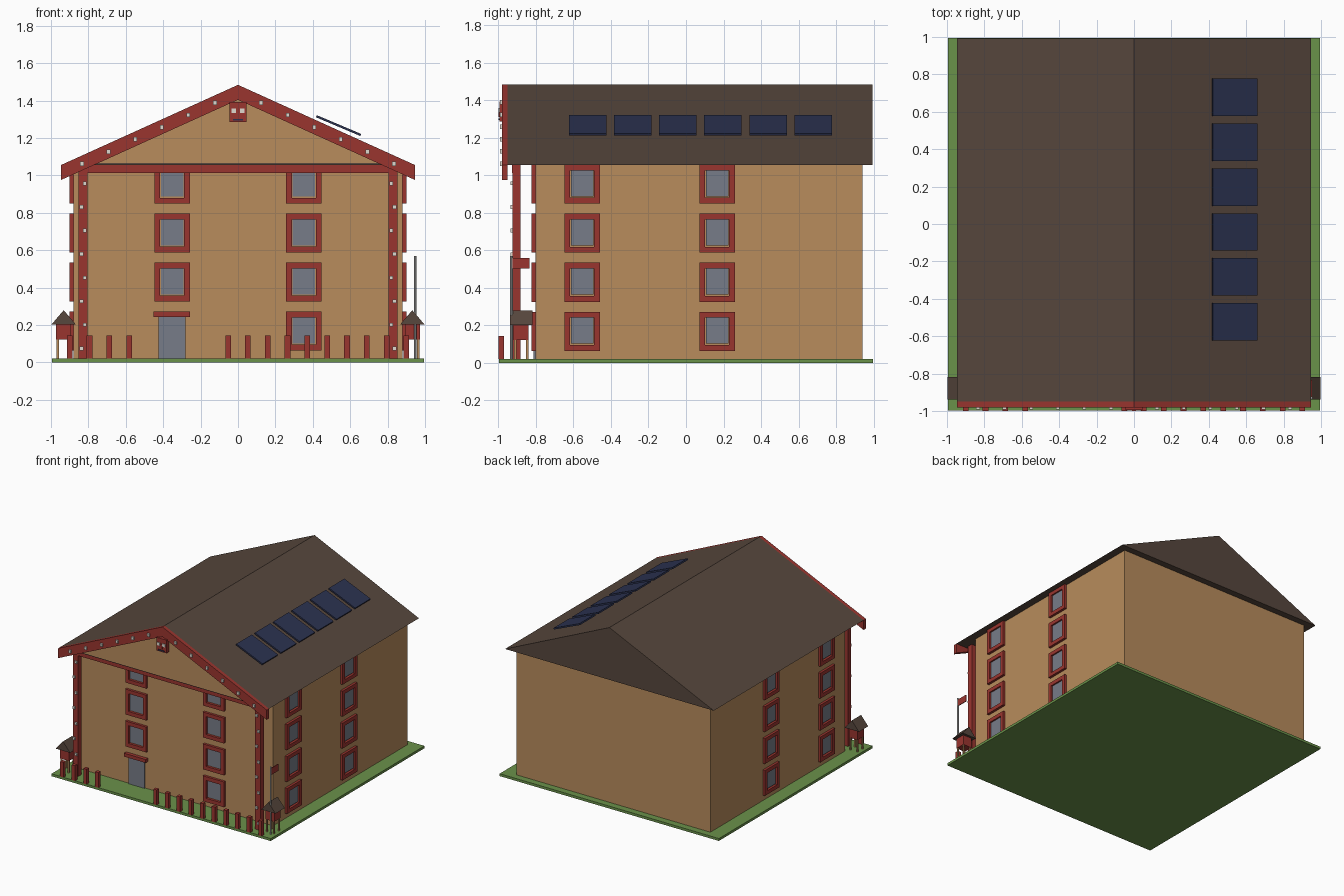
import bpy, bmesh, math
from mathutils import Matrix

if "Cube" in bpy.data.objects:
    bpy.data.objects.remove(bpy.data.objects["Cube"])


def material(name, rgb):
    lin = [(c / 255 / 12.92 if c < 11 else ((c / 255 + 0.055) / 1.055) ** 2.4) for c in rgb]
    m = bpy.data.materials.new(name)
    m.diffuse_color = (*lin, 1)
    m.use_nodes = True
    m.node_tree.nodes["Principled BSDF"].inputs["Base Color"].default_value = m.diffuse_color
    return m


TAN = material("tan_plaster", (184, 140, 92))
RED = material("red_paint", (154, 53, 47))
BROWN = material("brown_roof", (87, 71, 61))
GREEN = material("grass_green", (106, 146, 74))
GLASS = material("grey_glass", (119, 124, 136))
NAVY = material("navy_panel", (43, 50, 80))
WHITE = material("off_white", (224, 218, 208))
GREY = material("pole_grey", (190, 190, 188))


def finish(name, bm, mat):
    bmesh.ops.recalc_face_normals(bm, faces=bm.faces)
    me = bpy.data.meshes.new(name)
    bm.to_mesh(me)
    bm.free()
    me.materials.append(mat)
    ob = bpy.data.objects.new(name, me)
    bpy.context.collection.objects.link(ob)
    return ob


def boxes(name, mat, specs, matrix=Matrix()):
    """Boxes given as (x0, x1, y0, y1, z0, z1), joined in one object."""
    bm = bmesh.new()
    for x0, x1, y0, y1, z0, z1 in specs:
        m = Matrix.Translation(((x0 + x1) / 2, (y0 + y1) / 2, (z0 + z1) / 2))
        m = m @ Matrix.Diagonal((x1 - x0, y1 - y0, z1 - z0, 1))
        bmesh.ops.create_cube(bm, size=1, matrix=matrix @ m)
    return finish(name, bm, mat)


def prism(name, mat, pts, y0, y1):
    """Front outline (x, z) extruded along y."""
    bm = bmesh.new()
    f = bm.faces.new([bm.verts.new((x, y0, z)) for x, z in pts])
    new = bmesh.ops.extrude_face_region(bm, geom=[f])["geom"]
    verts = [v for v in new if isinstance(v, bmesh.types.BMVert)]
    bmesh.ops.translate(bm, verts=verts, vec=(0, y1 - y0, 0))
    return finish(name, bm, mat)


# Ground and main block
boxes("lawn", GREEN, [(-0.995, 0.995, -0.997, 0.995, 0, 0.02)])
boxes("walls", TAN, [(-0.88, 0.88, -0.803, 0.94, 0.02, 1.056)])

# Solid gable roof, gable panel and barge boards
EAVE, RIDGE, HALF = 1.055, 1.484, 0.947
SLOPE = (RIDGE - EAVE) / HALF
prism("roof", BROWN, [(-HALF, EAVE), (HALF, EAVE), (0, RIDGE)], -0.95, 0.993)
prism("gable_panel", TAN, [(-0.8, 1.065), (0.8, 1.065), (0, 1.065 + 0.8 * SLOPE)], -0.958, -0.95)
prism("barge_boards", RED,
      [(-HALF, EAVE), (-HALF, EAVE - 0.08), (0, RIDGE - 0.08),
       (HALF, EAVE - 0.08), (HALF, EAVE), (0, RIDGE)], -0.98, -0.95)

# Front columns and cross beam
boxes("front_columns", RED, [(s * 0.828 - 0.024, s * 0.828 + 0.024, -0.925, -0.882, 0.02, 1.056)
                             for s in (-1, 1)])
boxes("front_beam", RED, [(-0.852, 0.852, -0.927, -0.884, 1.013, 1.056)])

# White studs on the barge boards and columns
studs = []
for s in (-1, 1):
    for i in range(6):
        x, z = s * (0.123 + 0.1423 * i), 1.388 - 0.0652 * i
        studs.append((x - 0.01, x + 0.01, -0.992, -0.98, z - 0.012, z + 0.012))
    for i in range(8):
        x, z = s * 0.828 + (0.009 if i % 2 else -0.009) * -s, 0.075 + 0.126 * i
        studs.append((x - 0.01, x + 0.01, -0.936, -0.925, z - 0.01, z + 0.01))
boxes("white_studs", WHITE, studs)

# Carved mask at the gable peak
boxes("mask", RED, [(-0.046, 0.046, -0.994, -0.955, 1.285, 1.393),
                    (-0.01, 0.01, -1.0, -0.994, 1.31, 1.35)])
boxes("mask_eyes", WHITE, [(s * 0.024 - 0.012, s * 0.024 + 0.012, -1.0, -0.993, 1.333, 1.357)
                           for s in (-1, 1)])
boxes("mask_mouth", NAVY, [(-0.028, 0.028, -0.999, -0.993, 1.293, 1.301)])


# Windows: frame and glass built facing -y, then turned onto a wall
def window(name, x, y, z, turn):
    m = Matrix.Translation((x, y, z)) @ Matrix.Rotation(turn, 4, "Z")
    w, h, u, v = 0.095, 0.104, 0.064, 0.073
    boxes(name + "_frame", RED, [(-w, -u, -0.02, 0.002, -h, h), (u, w, -0.02, 0.002, -h, h),
                                 (-u, u, -0.02, 0.002, v, h), (-u, u, -0.02, 0.002, -h, -v)], m)
    boxes(name + "_glass", GLASS, [(-0.06, 0.06, -0.008, 0.001, -0.066, 0.073)], m)


for row in range(4):
    z = 0.168 + 0.2617 * row
    for s, side in ((-1, "left"), (1, "right")):
        if row or s > 0:  # the door takes the lower left place
            window(f"front_window_{side}_{row}", s * 0.352, -0.803, z, 0)
        for col, y in enumerate((-0.553, 0.166)):
            window(f"{side}_window_{col}_{row}", s * 0.88, y, z, s * math.pi / 2)

# Door
boxes("door", GLASS, [(-0.426, -0.28, -0.812, -0.802, 0.02, 0.245)])
boxes("door_lintel", RED, [(-0.452, -0.256, -0.832, -0.802, 0.243, 0.271)])

# Fence posts, leaving a gap at the door
boxes("fence_posts", RED, [(-0.915 + 0.1059 * i, -0.885 + 0.1059 * i, -1.0, -0.97, 0.02, 0.144)
                           for i in range(18) if i not in (4, 5, 6, 7)])

# Small raised huts at the front corners
for s, side in ((-1, "left"), (1, "right")):
    cx, cy = s * 0.932, -0.878
    boxes(f"{side}_hut_body", RED, [(cx - 0.04, cx + 0.04, cy - 0.04, cy + 0.04, 0.122, 0.206)])
    boxes(f"{side}_hut_legs", TAN, [(cx + a - 0.006, cx + a + 0.006, cy + b - 0.006, cy + b + 0.006, 0.02, 0.123)
                                    for a in (-0.032, 0.032) for b in (-0.032, 0.032)])
    prism(f"{side}_hut_roof", BROWN, [(cx - 0.065, 0.203), (cx + 0.065, 0.203), (cx, 0.279)],
          cy - 0.06, cy + 0.06)

# Flagpole and flag
bm = bmesh.new()
bmesh.ops.create_cone(bm, cap_ends=True, segments=8, radius1=0.007, radius2=0.007, depth=0.55,
                      matrix=Matrix.Translation((0.948, -0.93, 0.295)))
finish("flagpole", bm, GREY)
boxes("flag", RED, [(0.945, 0.951, -0.925, -0.835, 0.503, 0.558)])

# Solar panels on the right roof slope
for i in range(6):
    m = Matrix.Translation((0.538, -0.523 + 0.24 * i, 1.266)) @ Matrix.Rotation(0.4, 4, "Y")
    boxes(f"solar_panel_{i}", NAVY, [(-0.129, 0.129, -0.1, 0.1, -0.006, 0.006)], m)
